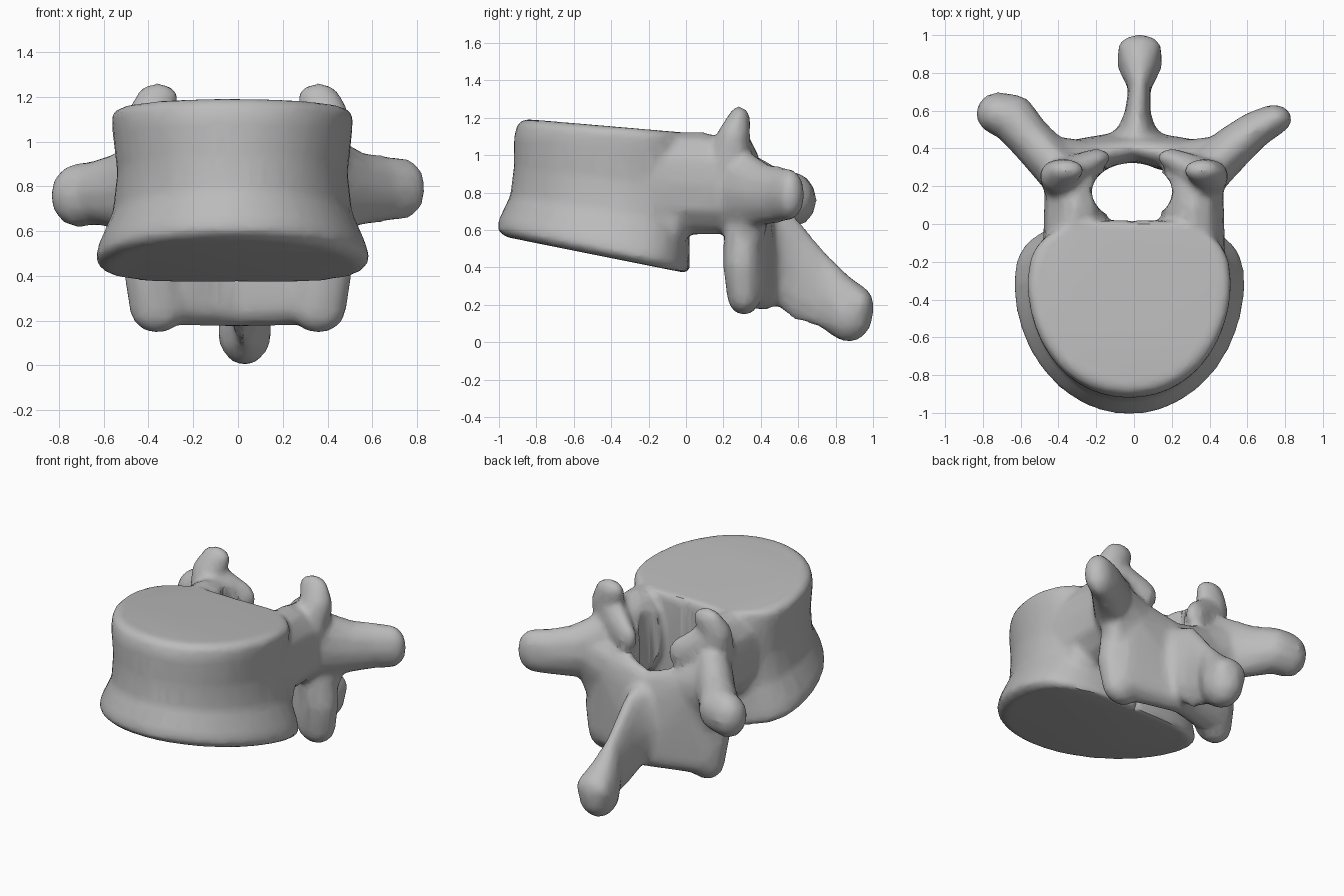
import bpy, bmesh, math

cube = bpy.data.objects.get("Cube")
if cube:
    bpy.data.objects.remove(cube, do_unlink=True)

bone = bpy.data.materials.new("bone_grey")
bone.use_nodes = True
GREY = (0.5, 0.5, 0.5, 1)
bone.diffuse_color = GREY
bone.node_tree.nodes["Principled BSDF"].inputs["Base Color"].default_value = GREY

# Unit ball points shared by all the hulled parts
ball = bmesh.new()
bmesh.ops.create_icosphere(ball, subdivisions=2, radius=1)
BALL = [v.co.copy() for v in ball.verts]
ball.free()

bm = bmesh.new()


def hull(*blobs):
    """Wrap ellipsoids (x, y, z, rx, ry, rz) in one convex skin."""
    verts = [bm.verts.new((x + p.x * rx, y + p.y * ry, z + p.z * rz))
             for x, y, z, rx, ry, rz in blobs for p in BALL]
    bmesh.ops.convex_hull(bm, input=verts)
    inner = [v for v in bm.verts if not v.link_faces]
    bmesh.ops.delete(bm, geom=inner, context="VERTS")


def chain(*blobs):
    """Hull each neighbouring pair of ellipsoids."""
    for pair in zip(blobs, blobs[1:]):
        hull(*pair)


# Side parts of the arch
for s in (-1, 1):
    # Pedicle, thick enough for the canal to be cut into it
    chain((s * .34, -.2, .85, .15, .15, .26), (s * .31, .08, .85, .175, .13, .28),
          (s * .31, .27, .83, .17, .11, .25))
    # Fillet down the back of the body
    hull((s * .3, -.08, .62, .16, .1, .14), (s * .3, -.08, .8, .16, .13, .1))
    # Upper joint process with its inner flange
    chain((s * .36, .22, .95, .13, .12, .14), (s * .4, .255, 1.1, .105, .09, .085),
          (s * .36, .285, 1.19, .1, .06, .075))
    hull((s * .38, .27, 1.06, .12, .07, .11), (s * .2, .35, .94, .08, .05, .1))
    # Lower joint process
    chain((s * .36, .31, .76, .12, .1, .15), (s * .39, .3, .42, .125, .105, .12),
          (s * .36, .31, .26, .13, .095, .12))
    # Lamina
    hull((s * .31, .35, .67, .12, .1, .22), (0, .405, .53, .12, .075, .27),
         (s * .35, .33, .3, .12, .1, .12), (0, .42, .28, .1, .08, .11))
    # Web between lamina and side process
    hull((s * .3, .36, .72, .1, .09, .18), (s * .46, .36, .78, .1, .11, .17),
         (s * .4, .32, .5, .08, .08, .1))

# Side processes, slightly uneven
chain((.38, .27, .82, .12, .14, .23), (.53, .41, .79, .11, .12, .17),
      (.64, .5, .79, .1, .1, .15), (.74, .555, .79, .1, .08, .14))
chain((-.38, .27, .82, .12, .14, .23), (-.54, .44, .78, .11, .13, .17),
      (-.64, .56, .77, .13, .13, .145), (-.72, .585, .76, .12, .115, .145))

# Rear spine with flared root and knobbed tip
chain((.01, .43, .48, .17, .06, .25), (.015, .5, .45, .1, .06, .27),
      (.02, .58, .4, .07, .07, .28), (.03, .73, .28, .06, .07, .21),
      (.03, .87, .155, .125, .135, .16))
hull((.03, .76, .25, .07, .07, .18), (.03, .93, .2, .12, .075, .1))

# Body: waisted drum between two tilted endplates
SIDES = 48
LEVELS = [  # height fraction, half width, front y, front squareness
    (0.0, 0.57, -0.97, 1.0), (0.05, 0.615, -1.01, 1.0), (0.14, 0.6, -1.0, 1.0),
    (0.35, 0.535, -0.94, 1.0), (0.6, 0.515, -0.92, 0.95), (0.85, 0.535, -0.92, 0.95),
    (0.96, 0.54, -0.9, 0.97), (1.0, 0.51, -0.86, 1.0)]


def body_height(y, t):
    low, high = 0.37 - 0.2 * y, 1.12 - 0.085 * y
    return low + (high - low) * t


def power(value, exponent):
    return math.copysign(abs(value) ** exponent, value)


rings = []
for t, width, front, square in LEVELS:
    ring = []
    for i in range(SIDES):
        a = math.tau * i / SIDES
        c, s = math.cos(a), math.sin(a)
        e = square if s < 0 else 0.6
        x = -0.025 + width * power(c, e) * (1 - 0.12 * max(s, 0))
        y = -0.3 + power(s, e) * (0.32 if s > 0 else -0.3 - front)
        ring.append(bm.verts.new((x, y, body_height(y, t))))
    rings.append(ring)
for a, b in zip(rings, rings[1:]):
    for i in range(SIDES):
        j = (i + 1) % SIDES
        bm.faces.new((a[i], a[j], b[j], b[i]))
bm.faces.new(rings[0])
bm.faces.new(rings[-1])

bmesh.ops.recalc_face_normals(bm, faces=bm.faces[:])
mesh = bpy.data.meshes.new("vertebra")
bm.to_mesh(mesh)
bm.free()
vertebra = bpy.data.objects.new("vertebra", mesh)
bpy.context.collection.objects.link(vertebra)

# Canal cutter
bpy.ops.mesh.primitive_cylinder_add(vertices=32, radius=1, depth=2, location=(-.01, .17, .7))
cutter = bpy.context.object
cutter.name = "canal_cutter"
cutter.scale = (.212, .153, 1)
cutter.hide_render = True

# Fuse the parts, open the canal, soften the joins and thin the mesh
fuse = vertebra.modifiers.new("fuse", "REMESH")
fuse.mode = "VOXEL"
fuse.voxel_size = 0.02
canal = vertebra.modifiers.new("canal", "BOOLEAN")
canal.operation = "DIFFERENCE"
canal.object = cutter
soften = vertebra.modifiers.new("soften", "SMOOTH")
soften.factor = 0.5
soften.iterations = 8
thin = vertebra.modifiers.new("thin", "DECIMATE")
thin.ratio = 0.2

bpy.context.view_layer.update()
fused = bpy.data.meshes.new_from_object(
    vertebra.evaluated_get(bpy.context.evaluated_depsgraph_get()))
vertebra.modifiers.clear()
vertebra.data = fused
bpy.data.objects.remove(cutter, do_unlink=True)

# One colour, smooth with crisp rims
fused.materials.clear()
fused.materials.append(bone)
bpy.ops.object.select_all(action="DESELECT")
vertebra.select_set(True)
bpy.context.view_layer.objects.active = vertebra
bpy.ops.object.shade_smooth_by_angle(angle=math.radians(35))
